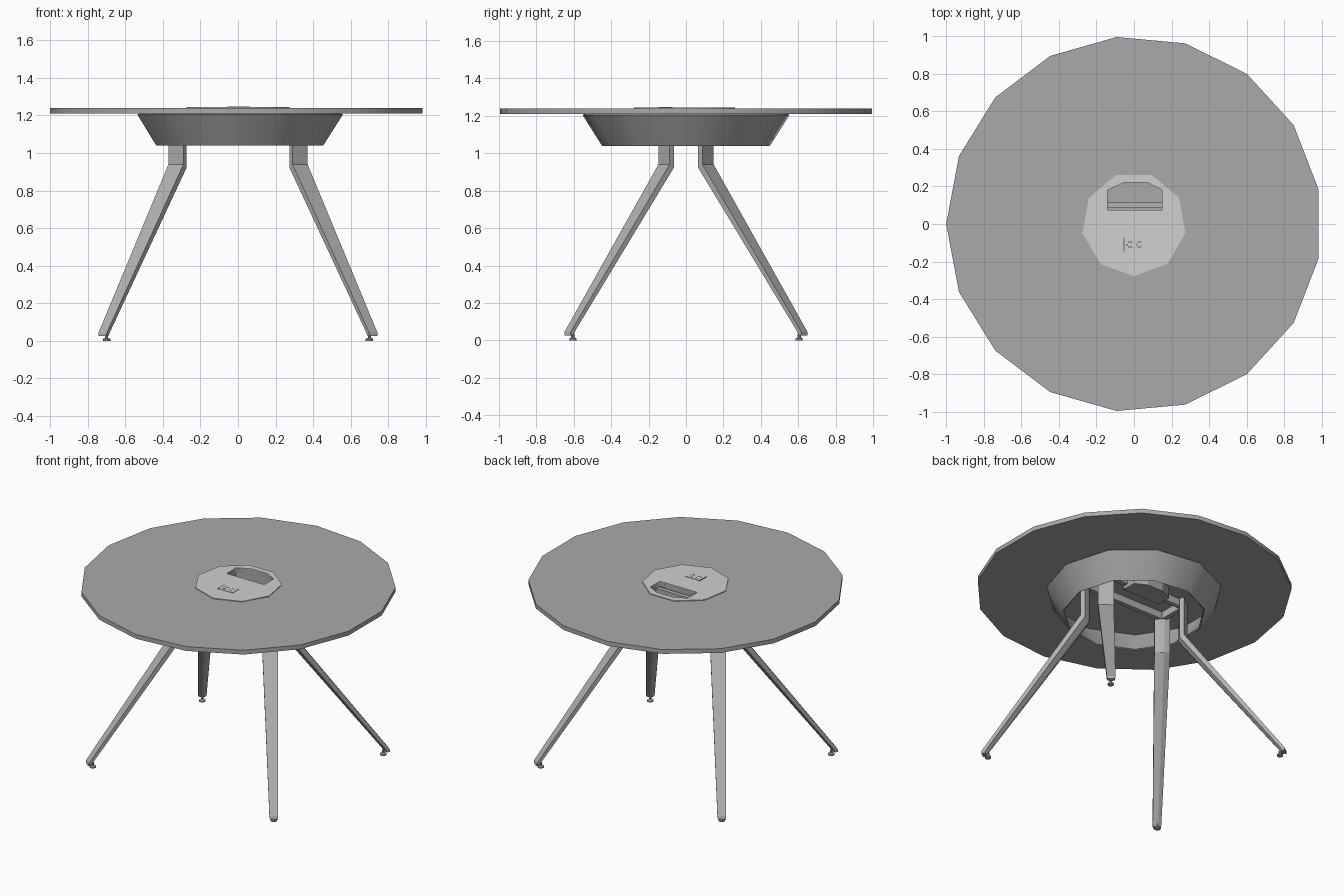
import bpy, bmesh, math
from mathutils import Vector

cube = bpy.data.objects.get("Cube")
if cube:
    bpy.data.objects.remove(cube, do_unlink=True)


def material(name, value):
    m = bpy.data.materials.new(name)
    m.use_nodes = True
    col = (value, value, value, 1)
    m.diffuse_color = col
    m.node_tree.nodes["Principled BSDF"].inputs["Base Color"].default_value = col
    return m


GREY = material("table grey", 0.40)
METAL = material("leg grey", 0.44)
PALE = material("pale grey", 0.63)
DARK = material("dark grey", 0.12)


def ngon(n, radius, start):
    return [(radius * math.cos(start + math.tau * i / n),
             radius * math.sin(start + math.tau * i / n)) for i in range(n)]


def add_mesh(name, bm, mat):
    bmesh.ops.recalc_face_normals(bm, faces=bm.faces)
    mesh = bpy.data.meshes.new(name)
    bm.to_mesh(mesh)
    bm.free()
    mesh.materials.append(mat)
    ob = bpy.data.objects.new(name, mesh)
    bpy.context.collection.objects.link(ob)
    return ob


def activate(ob):
    bpy.ops.object.select_all(action='DESELECT')
    ob.select_set(True)
    bpy.context.view_layer.objects.active = ob


def slab(name, outlines, z0, z1, mat):
    """Flat plate from an outline, with any further outlines cut as holes."""
    curve = bpy.data.curves.new(name, 'CURVE')
    curve.dimensions = '2D'
    curve.fill_mode = 'BOTH'
    curve.extrude = (z1 - z0) / 2
    for pts in outlines:
        s = curve.splines.new('POLY')
        s.points.add(len(pts) - 1)
        for p, (x, y) in zip(s.points, pts):
            p.co = (x, y, 0, 1)
        s.use_cyclic_u = True
    curve.materials.append(mat)
    ob = bpy.data.objects.new(name, curve)
    bpy.context.collection.objects.link(ob)
    ob.location.z = (z0 + z1) / 2
    activate(ob)
    bpy.ops.object.convert(target='MESH')
    return ob


def box(name, centre, size, mat):
    bm = bmesh.new()
    bmesh.ops.create_cube(bm, size=1)
    bmesh.ops.scale(bm, vec=size, verts=bm.verts)
    bmesh.ops.translate(bm, vec=centre, verts=bm.verts)
    return add_mesh(name, bm, mat)


def loft(name, rings, mat, caps=True):
    bm = bmesh.new()
    rows = [[bm.verts.new(p) for p in ring] for ring in rings]
    n = len(rows[0])
    for a, b in zip(rows, rows[1:]):
        for i in range(n):
            j = (i + 1) % n
            bm.faces.new((a[i], a[j], b[j], b[i]))
    if caps:
        bm.faces.new(rows[0])
        bm.faces.new(rows[-1])
    return add_mesh(name, bm, mat)


def level(pts, z):
    return [(x, y, z) for x, y in pts]


# Table top and centre plate, both open over the cable pocket
pocket = [(-0.14, 0.075), (0.15, 0.075), (0.15, 0.18),
          (0.07, 0.222), (-0.05, 0.222), (-0.14, 0.18)]
slab("table_top", [ngon(17, 1.0, math.pi), pocket], 1.21, 1.24, GREY)
slab("centre_plate", [ngon(9, 0.278, -math.pi / 2), pocket], 1.24, 1.245, PALE)

# Cable pocket walls and floor
tray = loft("cable_pocket", [level(pocket, 1.24), level(pocket, 1.14)], GREY, caps=False)
slab("pocket_floor", [pocket], 1.135, 1.14, GREY)

# Power socket with slots
box("socket_plate", (0.003, -0.11, 1.246), (0.115, 0.07, 0.004), PALE)
box("socket_edge", (-0.053, -0.11, 1.2465), (0.006, 0.075, 0.004), DARK)
for x in (-0.02, 0.03):
    for side in (-1, 1):
        box("socket_slot", (x, -0.11 + side * 0.013, 1.248), (0.022, 0.005, 0.001), DARK)
    box("socket_pin", (x - 0.016, -0.11, 1.248), (0.006, 0.008, 0.001), DARK)

# Tapered hollow skirt
skirt = loft("skirt", [level(ngon(11, 0.55, 0), 1.21),
                       level(ngon(11, 0.445, 0), 1.045)], GREY, caps=False)
mod = skirt.modifiers.new("thickness", 'SOLIDIFY')
mod.thickness = 0.01
mod.offset = -1
activate(skirt)
bpy.ops.object.modifier_apply(modifier=mod.name)
bpy.ops.object.shade_smooth_by_angle(angle=math.radians(40))

# Bent, tapered legs with a ridged inner side, and levelling feet
OUT = Vector((0.6, 0.8, 0))
SIDE = Vector((-0.8, 0.6, 0))


def leg_ring(x, y, z, width, depth, drop=0.0):
    c = Vector((x, y, z))
    profile = [(0.5, 0.5), (-0.15, 0.5), (-0.5, 0.12), (-0.5, -0.12), (-0.15, -0.5), (0.5, -0.5)]
    return [c + OUT * (o * depth) + SIDE * (s * width)
            + Vector((0, 0, (o - 0.5) * drop)) for o, s in profile]


for sx, sy, label in ((1, -1, "front_left"), (-1, -1, "front_right"),
                      (1, 1, "back_left"), (-1, 1, "back_right")):
    rings = [leg_ring(0.317, 0.1, 1.21, 0.1, 0.045),
             leg_ring(0.317, 0.1, 0.94, 0.1, 0.045, 0.025),
             leg_ring(0.708, 0.617, 0.045, 0.055, 0.04),
             leg_ring(0.713, 0.622, 0.025, 0.05, 0.032)]
    loft(label + "_leg", [[(p.x * sx, p.y * sy, p.z) for p in r] for r in rings], METAL)
    foot = [(0.02, 0.0), (0.02, 0.01), (0.009, 0.016), (0.009, 0.035)]
    loft(label + "_foot", [[(x + 0.7 * sx, y + 0.605 * sy, z) for x, y in ngon(10, r, 0)]
                           for r, z in foot], METAL)

# Under-frame rails joining the posts
for s in (-1, 1):
    box("long_rail", (0, s * 0.1, 1.185), (0.62, 0.03, 0.05), METAL)
    box("cross_rail", (s * 0.317, 0, 1.185), (0.03, 0.2, 0.05), METAL)
